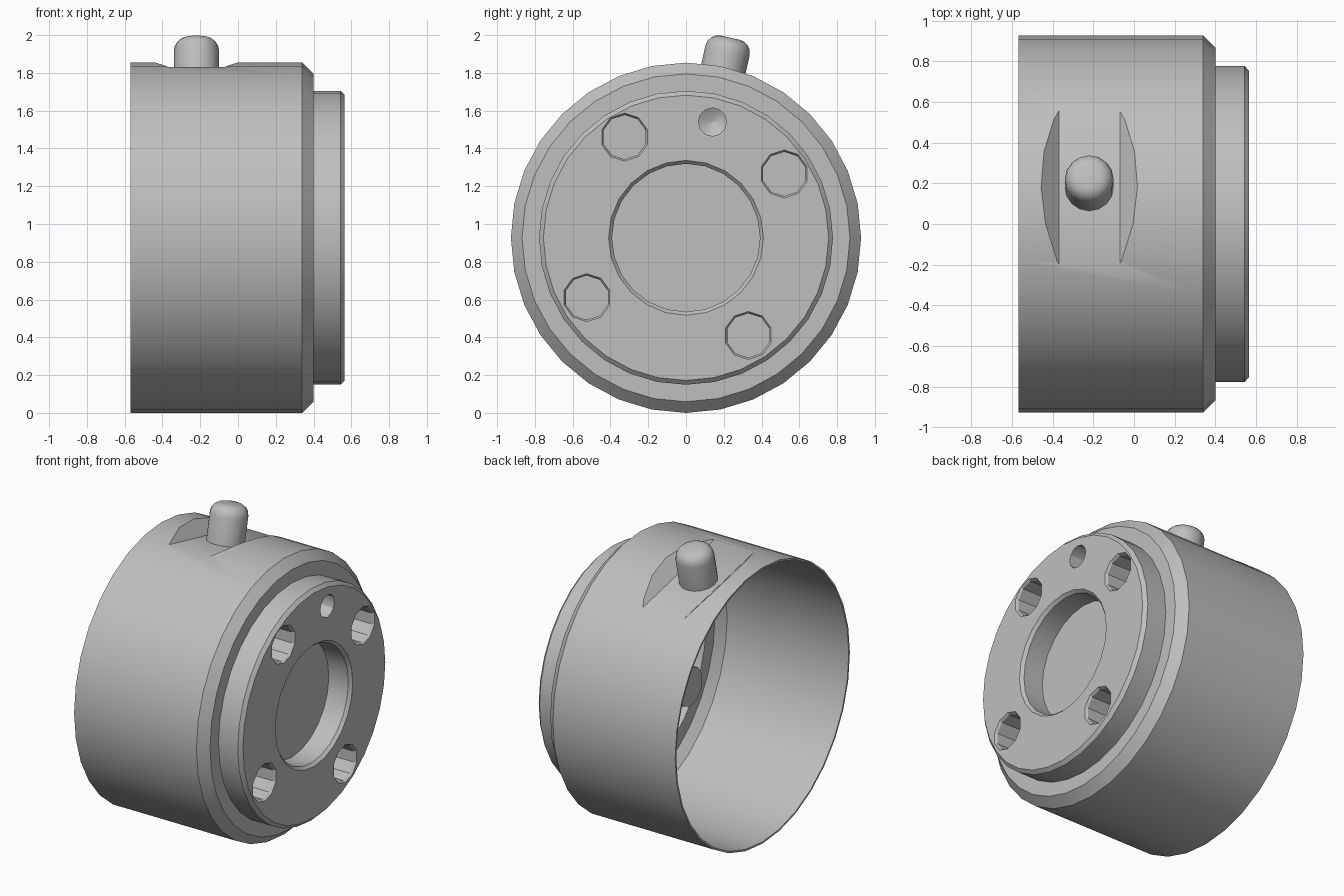
import bpy, bmesh, math
from mathutils import Matrix, Vector

cube = bpy.data.objects.get("Cube")
if cube:
    bpy.data.objects.remove(cube, do_unlink=True)

CENTRE_Z = 0.927
WALL = 0.012
TILT = Matrix.Rotation(math.radians(-12.5), 4, 'X')
LIFT = Matrix.Translation((0, 0, CENTRE_Z))

grey = bpy.data.materials.new("machined grey")
grey.use_nodes = True
COLOUR = (0.52, 0.52, 0.52, 1)
grey.diffuse_color = COLOUR
grey.node_tree.nodes["Principled BSDF"].inputs["Base Color"].default_value = COLOUR


def finish(name, bm, matrix):
    bm.transform(matrix)
    bmesh.ops.recalc_face_normals(bm, faces=bm.faces)
    mesh = bpy.data.meshes.new(name)
    bm.to_mesh(mesh)
    bm.free()
    mesh.materials.append(grey)
    obj = bpy.data.objects.new(name, mesh)
    bpy.context.collection.objects.link(obj)
    return obj


def lathe(name, profile, sides, matrix=LIFT):
    """Solid of revolution about x from (x, radius) pairs, with flat caps."""
    bm = bmesh.new()
    rings = []
    for x, r in profile:
        angles = [2 * math.pi * i / sides for i in range(sides)]
        rings.append([bm.verts.new((x, r * math.sin(a), -r * math.cos(a))) for a in angles])
    for a, b in zip(rings, rings[1:]):
        for i in range(sides):
            j = (i + 1) % sides
            bm.faces.new((a[i], a[j], b[j], b[i]))
    bm.faces.new(rings[0])
    bm.faces.new(rings[-1])
    return finish(name, bm, matrix)


def trapezoid(name, grow):
    """Tapered slot with sloping ends, cut across the top of the drum."""
    floor = 0.84 - grow
    bm = bmesh.new()
    points = [(-0.53 - grow, 1.0), (-0.37 - grow / 2, floor),
              (-0.07 + grow / 2, floor), (0.09 + grow, 1.0)]
    face = bm.faces.new([bm.verts.new((x, -0.6, z)) for x, z in points])
    side = bmesh.ops.extrude_face_region(bm, geom=[face])
    verts = [v for v in side["geom"] if isinstance(v, bmesh.types.BMVert)]
    bmesh.ops.translate(bm, verts=verts, vec=Vector((0, 1.2, 0)))
    return finish(name, bm, LIFT @ TILT)


def cut(target, cutter):
    cutter.hide_render = True
    mod = target.modifiers.new("cut", 'BOOLEAN')
    mod.operation = 'DIFFERENCE'
    mod.solver = 'EXACT'
    mod.object = cutter
    bpy.context.view_layer.objects.active = target
    bpy.ops.object.modifier_apply(modifier=mod.name)
    bpy.data.objects.remove(cutter, do_unlink=True)


def smooth(obj):
    bpy.ops.object.select_all(action='DESELECT')
    obj.select_set(True)
    bpy.context.view_layer.objects.active = obj
    bpy.ops.object.shade_smooth_by_angle(angle=math.radians(30))


FACE = 0.565
BOLTS = [(-0.325, 1.46), (0.52, 1.265), (-0.525, 0.61), (0.33, 0.41)]


def cut_pockets(target, grow):
    """Recess, bolt holes, drilled hole and top slot; grow leaves a thin wall."""
    cut(target, lathe("recess_cutter", [
        (0.40 - grow, 0.392 + grow), (0.545, 0.392 + grow),
        (FACE, 0.41 + grow), (0.7, 0.41 + grow)], 24))
    for y, z in BOLTS:
        cut(target, lathe("bolt_cutter", [
            (0.345 - grow, 0.117 + grow), (0.55, 0.117 + grow),
            (FACE, 0.127 + grow), (0.7, 0.127 + grow)], 10,
            Matrix.Translation((0, y, z))))
    cut(target, lathe("drill_cutter", [
        (0.42 - grow, 0.003), (0.46 - grow, 0.075 + grow), (0.7, 0.075 + grow)], 12,
        Matrix.Translation((0, 0.14, 1.54))))
    cut(target, trapezoid("slot_cutter", grow))


# Drum with chamfered shoulder and raised flange
drum = lathe("drum_housing", [
    (-0.568, 0.927), (0.34, 0.927), (0.40, 0.868), (0.40, 0.778),
    (0.543, 0.778), (FACE, 0.755)], 32)

# Hollow interior that follows the outside at wall thickness
core = lathe("core_cutter", [
    (-0.7, 0.927 - WALL), (0.335, 0.927 - WALL), (0.388, 0.86),
    (0.388, 0.778 - WALL), (0.535, 0.778 - WALL), (FACE - WALL, 0.745)], 32)

cut_pockets(core, WALL)
cut_pockets(drum, 0)
cut(drum, core)
smooth(drum)

# Rounded locating pin standing in the slot
upright = Matrix.Translation((-0.22, 0, 0)) @ Matrix.Rotation(math.radians(-90), 4, 'Y')
pin_profile = [(0.832, 0.12)]
for k in range(5):
    a = math.radians(90 * k / 4)
    pin_profile.append((1.015 + 0.07 * math.sin(a), 0.05 + 0.07 * math.cos(a)))
pin = lathe("locating_pin", pin_profile, 16, LIFT @ TILT @ upright)
smooth(pin)
